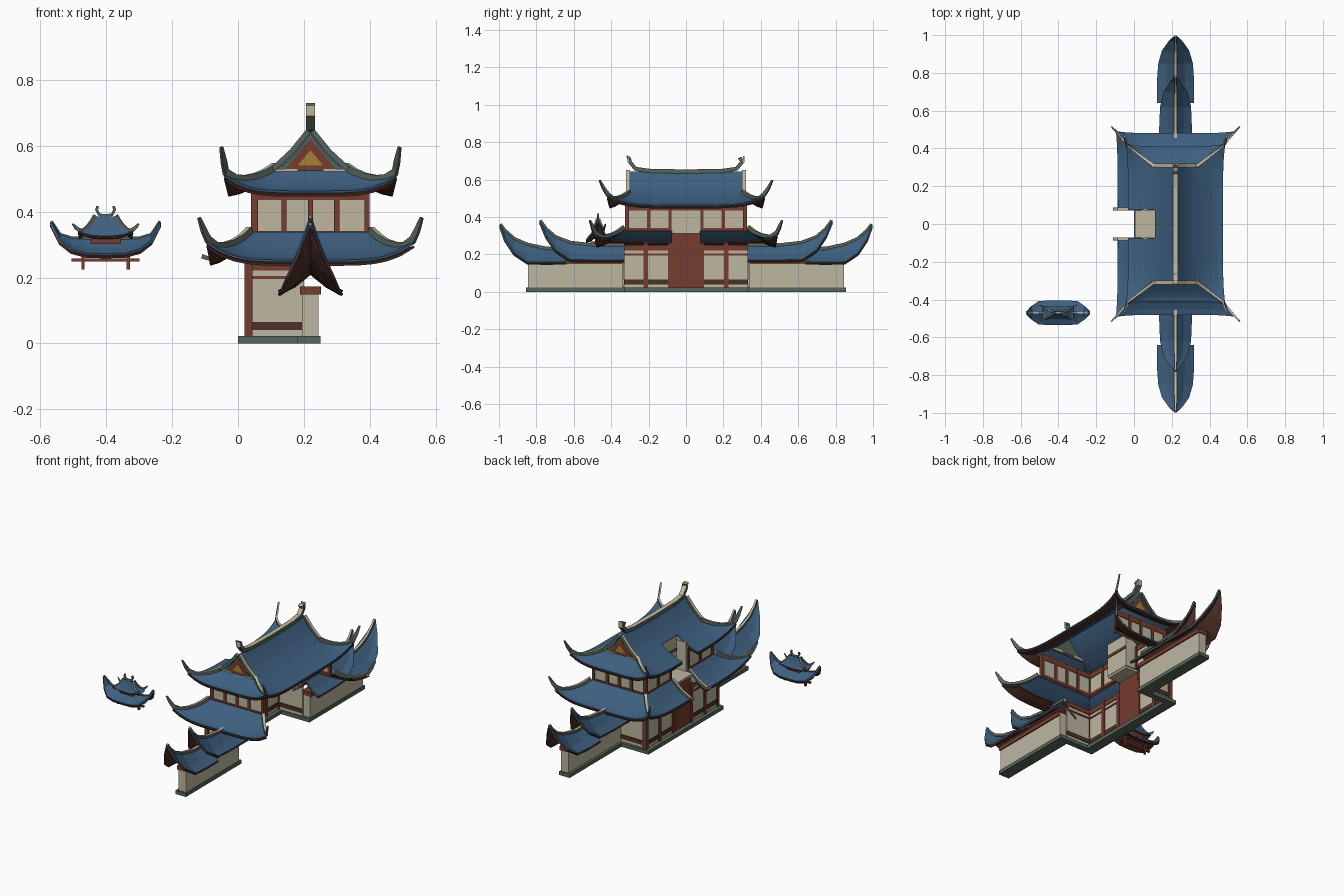
import bpy, bmesh, math
from mathutils import Vector

if "Cube" in bpy.data.objects:
    bpy.data.objects.remove(bpy.data.objects["Cube"])

def material(name, rgb):
    m = bpy.data.materials.new(name)
    m.diffuse_color = (*rgb, 1)
    m.use_nodes = True
    m.node_tree.nodes["Principled BSDF"].inputs["Base Color"].default_value = m.diffuse_color
    return m

BLUE = material("blue_tile", (0.048, 0.115, 0.215))
BEIGE = material("beige_plaster", (0.51, 0.47, 0.355))
RED = material("red_wood", (0.18, 0.045, 0.028))
BROWN = material("dark_brown_wood", (0.075, 0.028, 0.02))
GREEN = material("grey_green_stone", (0.095, 0.13, 0.10))
GOLD = material("gold_paint", (0.38, 0.22, 0.04))
CX = 0.22  # centre line of the roofs

def make(name, verts, faces, mats, idx=None, thick=0):
    me = bpy.data.meshes.new(name)
    me.from_pydata([tuple(v) for v in verts], [], faces)
    for m in mats:
        me.materials.append(m)
    if idx:
        me.polygons.foreach_set("material_index", idx)
    bm = bmesh.new()
    bm.from_mesh(me)
    bmesh.ops.recalc_face_normals(bm, faces=bm.faces)
    bm.to_mesh(me)
    bm.free()
    ob = bpy.data.objects.new(name, me)
    bpy.context.collection.objects.link(ob)
    if thick:
        mod = ob.modifiers.new("thickness", "SOLIDIFY")
        mod.thickness, mod.offset = thick, 0
    return ob

def box(name, x0, x1, y0, y1, z0, z1, mat):
    v = [(x, y, z) for x in (x0, x1) for y in (y0, y1) for z in (z0, z1)]
    f = [(0, 1, 3, 2), (4, 6, 7, 5), (0, 4, 5, 1), (2, 3, 7, 6), (0, 2, 6, 4), (1, 5, 7, 3)]
    return make(name, v, f, [mat])

def sheet(name, fn, mat, nu=12, nv=5, v0=0, drop=0, thick=0.007):
    """Grid surface from fn(u, v), with u and v running 0..1."""
    vs = []
    for j in range(nv + 1):
        for i in range(nu + 1):
            p = Vector(fn(i / nu, v0 + (1 - v0) * j / nv))
            vs.append(p - Vector((0, 0, drop)))
    w = nu + 1
    fs = [(j*w + i, j*w + i + 1, (j+1)*w + i + 1, (j+1)*w + i) for j in range(nv) for i in range(nu)]
    return make(name, vs, fs, [mat], thick=thick)

def ridge(name, pts, w, h, taper=1.0, fin=1.0):
    """Rectangular ridge beam along a path: green sides, beige top; fin deepens it before the tip."""
    pts = [Vector(p) for p in pts]
    run = pts[-1] - pts[0]
    side = Vector((-run.y, run.x, 0)).normalized()
    last = len(pts) - 1
    vs, fs, idx = [], [], []
    for i, p in enumerate(pts):
        t = (pts[min(i + 1, last)] - pts[max(i - 1, 0)]).normalized()
        n = t.cross(side) * (fin if i in (last - 1, last - 2) else 1)
        if n.z < 0 and t.z < -0.2 and abs(t.z) < 0.95:
            n = -n
        k = 1 - (1 - taper) * i / last
        vs += [p - side*w*k, p + side*w*k, p + side*w*k + n*h*k, p - side*w*k + n*h*k]
    for a in range(0, 4 * last, 4):
        for k in range(4):
            fs.append((a + k, a + (k+1) % 4, a + 4 + (k+1) % 4, a + 4 + k))
            idx.append(1 if k == 2 else 0)
    e = len(vs)
    fs += [(0, 1, 2, 3), (e-4, e-3, e-2, e-1)]
    make(name, vs, fs, [GREEN, BEIGE], idx + [1, 1])

def hip_roof(name, c, inner, outer, z, dz, lift, push, tip, sides, gap=0, pw=5, rw=0.009, th=0.007):
    """Curved skirt roof with upswept corners; gap leaves a notch in the -x side."""
    def point(axis, sgn, u, v):
        hx = inner[0] + (outer[0] - inner[0]) * v
        hy = inner[1] + (outer[1] - inner[1]) * v
        k = abs(u) ** pw * v * v
        hx, hy = hx + push * k, hy + push * k
        zz = z + dz * (1 - v) ** 1.5 + lift * k
        return (c[0] + sgn*hx, c[1] + u*hy, zz) if axis == "x" else (c[0] + u*hx, c[1] + sgn*hy, zz)

    for axis, sgn in sides:
        notched = gap and (axis, sgn) == ("x", -1)
        for a, b in ([(-1, 0), (0, 1)] if notched else [(-1, 1)]):
            def fn(t, v):
                lo, hi = a, b
                if notched:
                    g = gap / (inner[1] + (outer[1] - inner[1]) * v)
                    lo, hi = (-1, -g) if b == 0 else (g, 1)
                return point(axis, sgn, lo + (hi - lo) * t, v)
            sheet(name + "_tiles", fn, BLUE, nu=16, thick=th)
            sheet(name + "_soffit", fn, BROWN, nu=16, nv=2, v0=0.55, drop=th * 1.6, thick=th)
    for sx in (-1, 1):
        for sy in (-1, 1):
            path = [point("x", sx, sy, i / 5) for i in range(6)]
            end = Vector((c[0] + sx*tip[0], c[1] + sy*tip[1], tip[2]))
            mid = (Vector(path[-1]) + end) / 2 + Vector((sx*0.15*rw, sy*0.15*rw, -0.6*rw))
            ridge(name + "_hip_ridge", path + [mid, end], rw, rw * 2.4, 0.45, 1.8)

def boat_roof(name, c, d, rows, mirrored=False):
    """Pointed upswept roof along direction d; rows: distance, half width, ridge z, eave z."""
    d = Vector((*d, 0))
    side = Vector((-d.y, d.x, 0))
    k = 0.5 if mirrored else 1
    for s in ((-1, 1) if mirrored else (1,)):
        ridge(name + "_ridge", [Vector((*c, r[2])) + d*s*r[0] for r in rows], 0.009*k, 0.018*k, 0.6)
    if mirrored:
        rows = [(-r[0], *r[1:]) for r in rows[:0:-1]] + rows
    for m, drop in ((BLUE, 0), (BROWN, 0.009)):
        vs, fs = [], []
        for y, w, zr, ze in rows:
            zm = ze + (zr - ze) * 0.38
            for a, z in ((-1, ze), (-0.5, zm), (0, zr), (0.5, zm), (1, ze)):
                vs.append(Vector((*c, z - drop)) + d*y + side*a*w)
        for j in range(len(rows) - 1):
            fs += [(5*j + i, 5*j + i + 1, 5*j + i + 6, 5*j + i + 5) for i in range(4)]
        make(name + ("_soffit" if drop else "_tiles"), vs, fs, [m], thick=0.007)

ALL = [("x", -1), ("x", 1), ("y", -1), ("y", 1)]

# Main roofs: upper all round, lower open at the back
hip_roof("upper_roof", (CX, 0), (0.105, 0.30), (0.25, 0.41), 0.46, 0.068, 0.05, 0.012,
         (0.274, 0.465, 0.595), ALL, gap=0.075)
hip_roof("lower_roof", (CX, 0), (0.18, 0.33), (0.305, 0.48), 0.25, 0.085, 0.055, 0.01,
         (0.341, 0.517, 0.38), [("x", -1), ("y", -1), ("y", 1)], gap=0.075)

# Upper gable slopes, gable triangles and main ridge
for s in (-1, 1):
    sheet("upper_gable_slope", lambda u, v: (CX + s*0.107*v, -0.315 + 0.63*u,
          0.642 - 0.115*v - 0.0125*math.sin(math.pi*v)), BLUE, nu=1)
    for nm, k, y, z, m in (("gable_border", 1.25, 0.302, 0.515, GREEN), ("gable_board", 1, 0.306, 0.518, RED),
                           ("gable_gold_panel", 0.45, 0.310, 0.54, GOLD)):
        v = [(CX - 0.085*k, s*y, z), (CX + 0.085*k, s*y, z), (CX + 0.045*k, s*y, z + 0.05*k),
             (CX, s*y, z + 0.103*k), (CX - 0.045*k, s*y, z + 0.05*k)]
        make(nm, v, [(0, 1, 2, 3, 4)], [m], thick=0.006)
    for t in (-1, 1):
        ridge("gable_barge", [(CX, s*0.31, 0.64), (CX + t*0.05, s*0.31, 0.578), (CX + t*0.108, s*0.31, 0.524)], 0.01, 0.016)
        box("gable_foot_ridge", CX + t*0.04, CX + t*0.12, s*0.295, s*0.313, 0.517, 0.53, BEIGE)
    box("ridge_end_plate", CX - 0.014, CX + 0.014, s*0.306, s*0.312, 0.69, 0.727, BEIGE)
prof = [(0, 0.632), (0.2, 0.636), (0.275, 0.648), (0.31, 0.69), (0.298, 0.722)]
ridge("main_ridge", [(CX, y, z) for y, z in [(-a, b) for a, b in prof[:0:-1]] + prof], 0.014, 0.022)

# Boundary wall roofs: two stepped tiers on each side
for s in (-1, 1):
    boat_roof("outer_wall_roof", (CX, 0), (0, s), [(0.64, 0.097, 0.22, 0.158), (0.75, 0.097, 0.225, 0.156),
              (0.85, 0.09, 0.248, 0.158), (0.92, 0.07, 0.28, 0.205), (0.97, 0.035, 0.325, 0.28), (0.995, 0.006, 0.36, 0.352)])
    boat_roof("inner_wall_roof", (CX, 0), (0, s), [(0.33, 0.085, 0.243, 0.168), (0.5, 0.085, 0.243, 0.168),
              (0.62, 0.08, 0.258, 0.17), (0.70, 0.062, 0.29, 0.222), (0.75, 0.03, 0.335, 0.298), (0.782, 0.005, 0.38, 0.374)])

# Walls, mirrored in y
for s in (-1, 1):
    box("boundary_wall", 0.195, 0.245, s*0.34, s*0.845, 0.02, 0.165, BEIGE)
    box("boundary_wall_beam", 0.188, 0.252, s*0.34, s*0.85, 0.148, 0.172, RED)
    box("boundary_plinth", 0.18, 0.25, s*0.33, s*0.855, 0, 0.022, GREEN)
    box("side_plinth", 0.0, 0.25, s*0.325, s*0.36, 0, 0.022, GREEN)
    # ground floor
    box("gate_wall", 0.027, 0.037, s*0.08, s*0.34, 0.02, 0.25, BEIGE)
    box("gate_side_wall", 0.03, 0.20, s*0.332, s*0.342, 0.02, 0.25, BEIGE)
    for z0, z1, m in ((0.04, 0.065, BROWN), (0.195, 0.205, RED), (0.222, 0.25, RED)):
        box("gate_rail", 0.023, 0.041, s*0.08, s*0.345, z0, z1, m)
        box("gate_side_rail", 0.023, 0.20, s*0.328, s*0.346, z0, z1, m)
    for y in (0.085, 0.215, 0.34):
        box("gate_post", 0.02, 0.044, s*(y - 0.011), s*(y + 0.011), 0.02, 0.26, RED)
    # upper floor
    box("upper_front_wall", 0.046, 0.054, s*0.075, s*0.32, 0.325, 0.47, BEIGE)
    box("upper_side_wall", 0.05, 0.395, s*0.312, s*0.32, 0.325, 0.47, BEIGE)
    box("notch_side_wall", 0.05, 0.12, s*0.072, s*0.08, 0.325, 0.50, BEIGE)
    for z0, z1 in ((0.325, 0.342), (0.435, 0.465)):
        box("upper_front_rail", 0.042, 0.058, s*0.08, s*0.324, z0, z1, RED)
        box("upper_side_rail", 0.042, 0.40, s*0.308, s*0.324, z0, z1, RED)
    for y in (0.085, 0.20, 0.316):
        box("upper_front_post", 0.04, 0.06, s*(y - 0.009), s*(y + 0.009), 0.325, 0.465, RED)
    for x in (0.05, 0.14, 0.22, 0.30, 0.392):
        box("upper_side_post", x - 0.008, x + 0.008, s*0.306, s*0.327, 0.325, 0.465, RED)
    # roof ends beside the notch
    ridge("notch_roof_ridge", [(0.04, s*0.08, 0.335), (-0.03, s*0.08, 0.277), (-0.085, s*0.08, 0.25),
          (-0.112, s*0.08, 0.258)], 0.008, 0.014)

# Gate centre
box("front_plinth", 0.0, 0.06, -0.36, 0.36, 0, 0.022, GREEN)
box("gate_door", 0.025, 0.04, -0.078, 0.078, 0.02, 0.32, RED)
box("notch_floor", 0.005, 0.12, -0.075, 0.075, 0.312, 0.325, BEIGE)
box("notch_back_wall", 0.115, 0.123, -0.08, 0.08, 0.325, 0.522, BEIGE)
box("notch_back_rail", 0.112, 0.128, -0.08, 0.08, 0.435, 0.45, RED)

# Small detached canopy roof
PX, PY = PC = (-0.402, -0.47)
boat_roof("canopy_lower_roof", PC, (1, 0), [(0, 0.063, 0.315, 0.27), (0.06, 0.063, 0.315, 0.272),
          (0.105, 0.06, 0.318, 0.284), (0.14, 0.036, 0.33, 0.312), (0.166, 0.008, 0.37, 0.365)], True)
hip_roof("canopy_upper_roof", PC, (0.028, 0.005), (0.08, 0.032), 0.325, 0.06, 0.015, 0.004,
         (0.102, 0.04, 0.362), ALL, pw=3, rw=0.0045, th=0.004)
box("canopy_body", PX - 0.045, PX + 0.045, PY - 0.018, PY + 0.018, 0.295, 0.33, RED)
cr = [(0, 0.383), (0.022, 0.387), (0.032, 0.405), (0.028, 0.418)]
ridge("canopy_ridge", [(PX + a, PY, b) for a, b in [(-p, q) for p, q in cr[:0:-1]] + cr], 0.005, 0.009)
box("canopy_beam", PX - 0.103, PX + 0.103, PY - 0.006, PY + 0.006, 0.248, 0.258, RED)
for s in (-1, 1):
    x = PX + s*0.069
    box("canopy_post", x - 0.005, x + 0.005, PY - 0.006, PY + 0.006, 0.225, 0.29, RED)
    box("canopy_cross_beam", x - 0.005, x + 0.005, PY - 0.04, PY + 0.04, 0.262, 0.27, RED)
